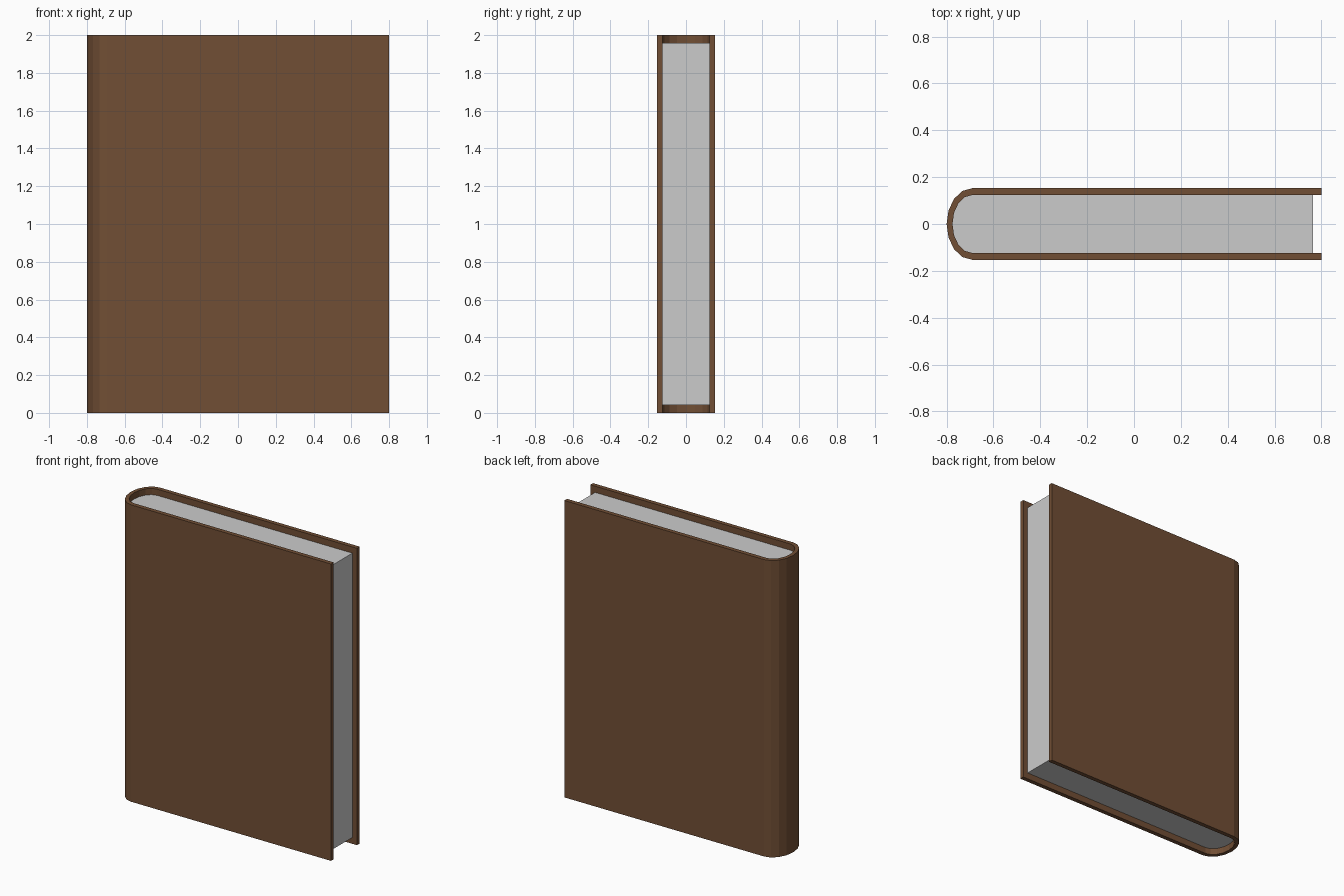
import bpy, bmesh, math

if "Cube" in bpy.data.objects:
    bpy.data.objects.remove(bpy.data.objects["Cube"])

SEGMENTS = 8
SPINE_X = -0.69


def arc(rx, ry):
    """Half-ellipse of the rounded spine, from +y round to -y."""
    pts = []
    for i in range(SEGMENTS + 1):
        a = math.pi / 2 + math.pi * i / SEGMENTS
        pts.append((SPINE_X + rx * math.cos(a), ry * math.sin(a)))
    return pts


def extrude(name, quads_outline, z0, z1):
    """Extrude flat XY faces up from z0 to z1."""
    bm = bmesh.new()
    for outline in quads_outline:
        bm.faces.new([bm.verts.new((x, y, z0)) for x, y in outline])
    bmesh.ops.remove_doubles(bm, verts=bm.verts[:], dist=1e-5)
    ret = bmesh.ops.extrude_face_region(bm, geom=bm.faces[:], use_keep_orig=True)
    top = [v for v in ret["geom"] if isinstance(v, bmesh.types.BMVert)]
    bmesh.ops.translate(bm, verts=top, vec=(0, 0, z1 - z0))
    bmesh.ops.recalc_face_normals(bm, faces=bm.faces[:])
    mesh = bpy.data.meshes.new(name)
    bm.to_mesh(mesh)
    bm.free()
    obj = bpy.data.objects.new(name, mesh)
    bpy.context.collection.objects.link(obj)
    return obj


# Cover: two boards joined by a rounded spine
outer = [(0.8, 0.153)] + arc(0.11, 0.153) + [(0.8, -0.153)]
inner = [(0.8, 0.124)] + arc(0.085, 0.124) + [(0.8, -0.124)]
strips = [(outer[i], outer[i + 1], inner[i + 1], inner[i]) for i in range(len(outer) - 1)]
cover = extrude("cover", strips, 0, 2)
leather = bpy.data.materials.new("brown_cover")
leather.diffuse_color = (0.165, 0.077, 0.035, 1)
leather.use_nodes = True
leather.node_tree.nodes["Principled BSDF"].inputs["Base Color"].default_value = leather.diffuse_color
cover.data.materials.append(leather)

# Page block, set in from the cover edges
pages = [(0.765, 0.124)] + arc(0.085, 0.124) + [(0.765, -0.124)]
extrude("pages", [pages], 0.042, 1.958)
